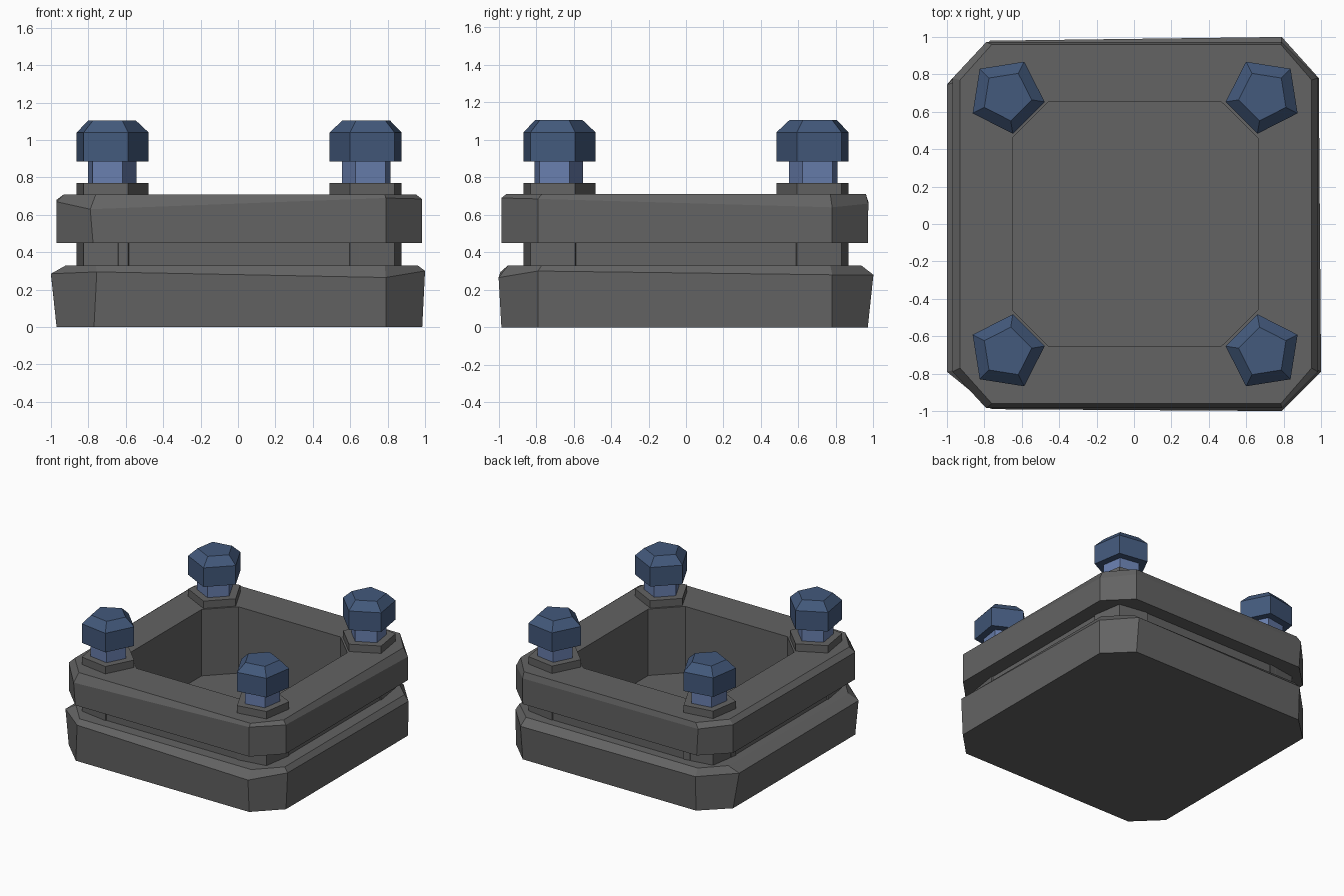
import bpy, bmesh, math

if "Cube" in bpy.data.objects:
    bpy.data.objects.remove(bpy.data.objects["Cube"])


def material(name, rgb):
    m = bpy.data.materials.new(name)
    m.diffuse_color = (*rgb, 1.0)
    m.use_nodes = True
    m.node_tree.nodes["Principled BSDF"].inputs["Base Color"].default_value = m.diffuse_color
    return m


stone = material("dark grey stone", (0.125, 0.125, 0.125))
cap_blue = material("deep blue", (0.056, 0.1, 0.2))
neck_blue = material("light slate blue", (0.14, 0.21, 0.42))


def loft(name, loops, mat):
    """Skin a stack of equal-length loops and cap both ends."""
    bm = bmesh.new()
    rows = [[bm.verts.new(p) for p in loop] for loop in loops]
    n = len(rows[0])
    for a, b in zip(rows, rows[1:]):
        for i in range(n):
            j = (i + 1) % n
            bm.faces.new((a[i], a[j], b[j], b[i]))
    bm.faces.new(rows[0][::-1])
    bm.faces.new(rows[-1])
    bmesh.ops.recalc_face_normals(bm, faces=bm.faces)
    me = bpy.data.meshes.new(name)
    bm.to_mesh(me)
    bm.free()
    me.materials.append(mat)
    ob = bpy.data.objects.new(name, me)
    bpy.context.collection.objects.link(ob)
    return ob


def octagon(x0, x1, y0, y1, cx0, cx1, cy0, cy1, z):
    """Rectangle with cut corners; the c values are where the cuts start."""
    zs = z if isinstance(z, (list, tuple)) else [z] * 8
    xy = [(cx0, y0), (cx1, y0), (x1, cy0), (x1, cy1),
          (cx1, y1), (cx0, y1), (x0, cy1), (x0, cy0)]
    return [(x, y, h) for (x, y), h in zip(xy, zs)]


# slightly uneven, hand-hewn shoulder of the lower tier
lower_shoulder = [(-.755, -.99, .295), (.79, -1.0, .265), (1.0, -.79, .30), (.988, .78, .28),
                  (.79, 1.0, .28), (-.77, .98, .28), (-1.0, .745, .28), (-1.0, -.79, .285)]

# stepped basin: lower tier, groove, upper rim, square well
loft("basin", [
    octagon(-.97, .985, -.985, .97, -.77, .79, -.79, .78, 0),
    lower_shoulder,
    octagon(-.92, .96, -.95, .935, -.76, .785, -.77, .77, .33),
    octagon(-.855, .865, -.86, .86, -.64, .65, -.645, .645, .33),
    octagon(-.855, .865, -.86, .86, -.64, .65, -.645, .645, .45),
    octagon(-.97, .983, -.985, .97, -.775, .79, -.79, .78, .45),
    octagon(-.97, .983, -.985, .973, -.79, .79, -.79, .78,
            [.63, .69, .685, .64, .66, .67, .68, .67]),
    octagon(-.93, .95, -.96, .96, -.76, .785, -.77, .77, .71),
    octagon(-.65, .662, -.655, .655, -.455, .465, -.46, .46, .71),
    octagon(-.65, .662, -.655, .655, -.455, .465, -.46, .46, .17),
], stone)


# five-sided posts, one vertex pointing to each outer corner
def post_part(name, cx, cy, profile, mat):
    a0 = math.atan2(math.copysign(1, cy), math.copysign(1, cx))
    loops = [[(cx + r * math.cos(a0 + k * math.tau / 5),
               cy + r * math.sin(a0 + k * math.tau / 5), z) for k in range(5)]
             for r, z in profile]
    loft(name, loops, mat)


for side, cx in (("left", -.68), ("right", .692)):
    for end, cy in (("front", -.685), ("back", .685)):
        tag = f"{end}_{side}"
        post_part("spacer_" + tag, cx, cy, [(.205, .32), (.205, .46)], stone)
        post_part("washer_" + tag, cx, cy, [(.205, .70), (.205, .77)], stone)
        post_part("neck_" + tag, cx, cy, [(.138, .765), (.138, .89)], neck_blue)
        post_part("cap_" + tag, cx, cy, [(.205, .885), (.205, 1.04), (.135, 1.105)], cap_blue)
